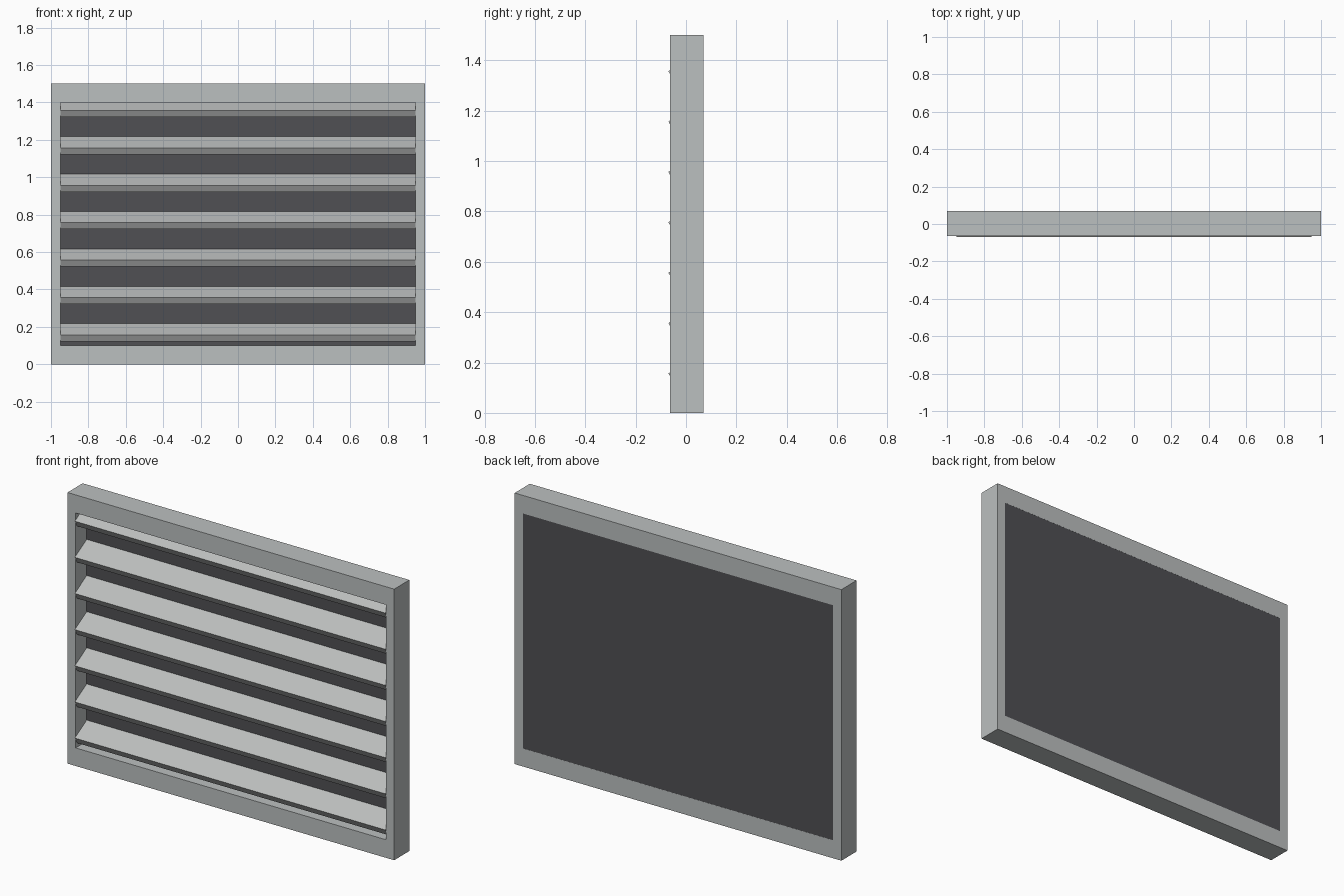
import bpy
from math import radians, sin, cos

cube = bpy.data.objects.get("Cube")
if cube:
    bpy.data.objects.remove(cube, do_unlink=True)

WIDTH, HEIGHT = 2.0, 1.5
FRONT, BACK = -0.063, 0.07        # frame depth range
SIDE, RAIL = 0.05, 0.1            # border widths
OPEN_X = WIDTH / 2 - SIDE


def make_material(name, rgb):
    mat = bpy.data.materials.new(name)
    mat.use_nodes = True
    mat.diffuse_color = (*rgb, 1)
    mat.node_tree.nodes["Principled BSDF"].inputs["Base Color"].default_value = (*rgb, 1)
    return mat


def make_mesh(name, verts, faces, mat):
    mesh = bpy.data.meshes.new(name)
    mesh.from_pydata(verts, [], faces)
    mesh.materials.append(mat)
    obj = bpy.data.objects.new(name, mesh)
    bpy.context.collection.objects.link(obj)
    return obj


def prism(name, profile, half_width, mat):
    """Extrude a closed y-z profile along x."""
    n = len(profile)
    verts = [(x, y, z) for x in (-half_width, half_width) for y, z in profile]
    faces = [tuple(range(n))[::-1], tuple(range(n, 2 * n))]
    faces += [(i, (i + 1) % n, n + (i + 1) % n, n + i) for i in range(n)]
    return make_mesh(name, verts, faces, mat)


def rect(x, z0, z1, y):
    return [(-x, y, z0), (x, y, z0), (x, y, z1), (-x, y, z1)]


grey = make_material("light grey metal", (0.5, 0.525, 0.525))
slat_grey = make_material("slat grey metal", (0.5, 0.515, 0.51))
dark = make_material("dark backing", (0.08, 0.08, 0.088))

# Frame: outer and inner rectangles bridged front and back
verts = []
for y in (FRONT, BACK):
    verts += rect(WIDTH / 2, 0, HEIGHT, y) + rect(OPEN_X, RAIL, HEIGHT - RAIL, y)
faces = []
for i in range(4):
    j = (i + 1) % 4
    faces += [(i, j, j + 4, i + 4), (i + 8, i + 12, j + 12, j + 8),
              (i, i + 8, j + 8, j), (i + 4, j + 4, j + 12, i + 12)]
make_mesh("frame", verts, faces, grey)

# Backing panel filling the rear of the opening
panel_front, panel_back = 0.034, BACK - 0.0005
prism("backing_panel",
      [(panel_front, RAIL), (panel_back, RAIL),
       (panel_back, HEIGHT - RAIL), (panel_front, HEIGHT - RAIL)],
      OPEN_X, dark)

# Slats: tilted boards rising towards the back
tilt, depth, thick = radians(30), 0.12, 0.04
along = (depth * cos(tilt), depth * sin(tilt))
down = (thick * sin(tilt), -thick * cos(tilt))
for k in range(7):
    y, z = -0.07, 0.157 + 0.2 * k
    profile = [(y, z), (y + down[0], z + down[1]),
               (y + down[0] + along[0], z + down[1] + along[1]),
               (y + along[0], z + along[1])]
    prism(f"slat_{k + 1}", profile, OPEN_X, slat_grey)
